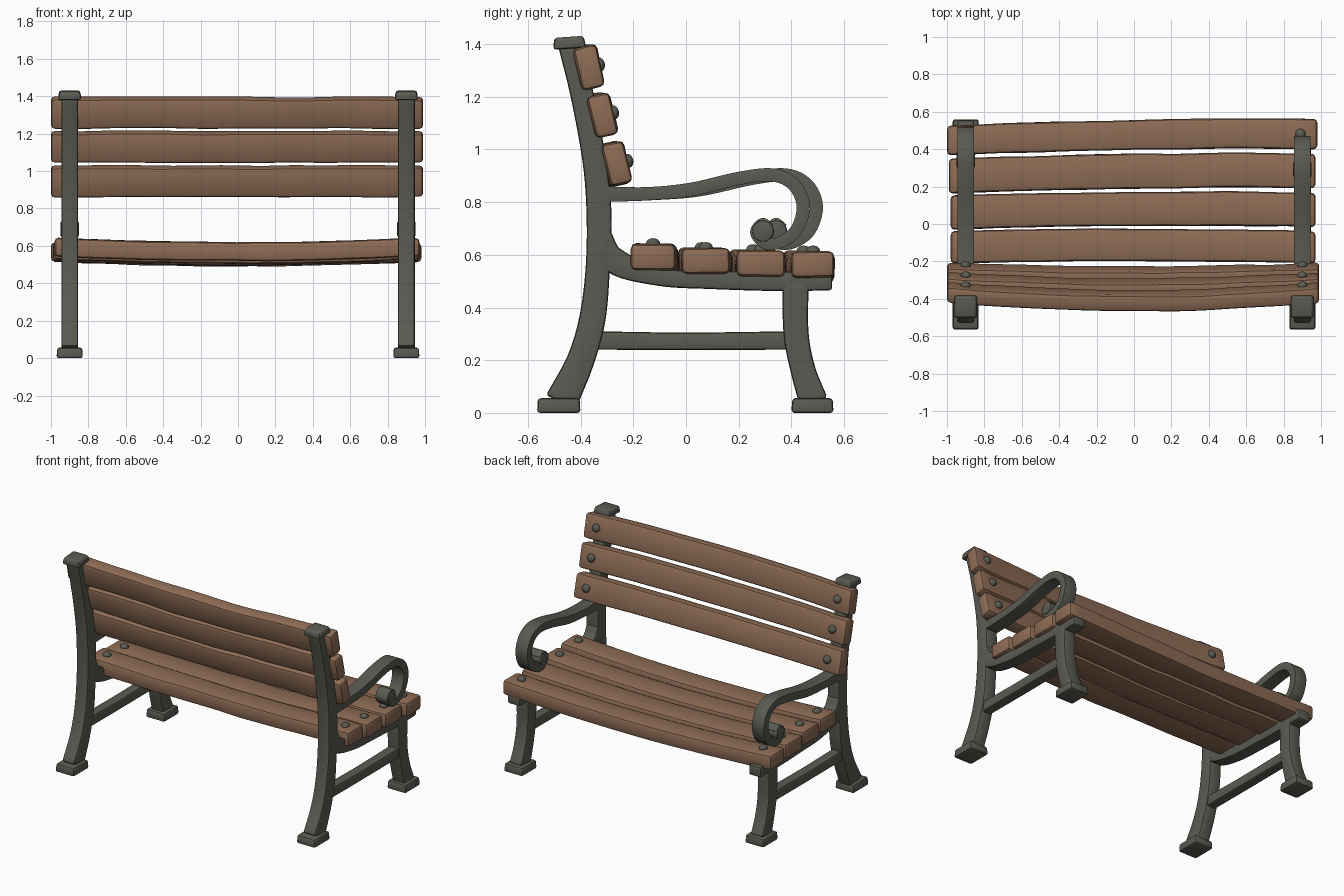
import bpy, bmesh, math
from mathutils import Vector, Matrix, noise

old = bpy.data.objects.get("Cube")
if old:
    bpy.data.objects.remove(old, do_unlink=True)


def material(name, rgb):
    m = bpy.data.materials.new(name)
    m.use_nodes = True
    m.diffuse_color = (*rgb, 1)
    m.node_tree.nodes["Principled BSDF"].inputs["Base Color"].default_value = (*rgb, 1)
    return m


WOOD = material("brown wood", (0.27, 0.15, 0.09))
IRON = material("dark grey iron", (0.10, 0.105, 0.085))


def finish(bm, name, mat):
    bmesh.ops.recalc_face_normals(bm, faces=bm.faces)
    mesh = bpy.data.meshes.new(name)
    bm.to_mesh(mesh)
    bm.free()
    mesh.materials.append(mat)
    ob = bpy.data.objects.new(name, mesh)
    bpy.context.collection.objects.link(ob)
    bpy.ops.object.select_all(action='DESELECT')
    ob.select_set(True)
    bpy.context.view_layer.objects.active = ob
    bpy.ops.object.shade_smooth_by_angle(angle=math.radians(40))
    return ob


def soften(bm, size, segments=2):
    sharp = [e for e in bm.edges if len(e.link_faces) == 2 and e.calc_face_angle() > 0.7]
    bmesh.ops.bevel(bm, geom=sharp, offset=size, segments=segments,
                    affect='EDGES', profile=0.5, clamp_overlap=True)


def block(name, center, size, mat, tilt=0, taper=1, bevel=0.012):
    bm = bmesh.new()
    bmesh.ops.create_cube(bm, size=1)
    for v in bm.verts:
        if v.co.z > 0:
            v.co.x *= taper
            v.co.y *= taper
        v.co *= Vector(size)
    soften(bm, bevel)
    bm.transform(Matrix.Translation(center) @ Matrix.Rotation(tilt, 4, 'X'))
    return finish(bm, name, mat)


def smooth_path(points, steps=6):
    """Catmull-Rom through (y, z, thickness) points."""
    p = [Vector(q) for q in points]
    p = [2 * p[0] - p[1]] + p + [2 * p[-1] - p[-2]]
    out = []
    for a, b, c, d in zip(p, p[1:], p[2:], p[3:]):
        for i in range(steps):
            t = i / steps
            out.append(0.5 * (2 * b + (c - a) * t + (2 * a - 5 * b + 4 * c - d) * t * t
                              + (3 * b - a - 3 * c + d) * t ** 3))
    return out + [p[-2]]


def bar(name, points, x, width, bevel=0.012):
    """Flat iron bar following a path in the side plane."""
    path = smooth_path(points)
    bm = bmesh.new()
    rings = []
    for i, p in enumerate(path):
        d = path[min(i + 1, len(path) - 1)] - path[max(i - 1, 0)]
        n = Vector((-d.y, d.x)).normalized() * p.z / 2
        rings.append([bm.verts.new((x + sx * width / 2, p.x + s * n.x, p.y + s * n.y))
                      for sx, s in ((-1, -1), (1, -1), (1, 1), (-1, 1))])
    for r, q in zip(rings, rings[1:]):
        for k in range(4):
            bm.faces.new((r[k], r[k - 1], q[k - 1], q[k]))
    bm.faces.new(rings[0])
    bm.faces.new(rings[-1])
    bmesh.ops.recalc_face_normals(bm, faces=bm.faces)
    soften(bm, bevel)
    return finish(bm, name, IRON)


def slat(name, y, z, depth, height, tilt=0, bow_y=0, bow_z=0, skew=0, x0=-0.99, x1=0.98):
    """Worn plank, bent along its length."""
    bm = bmesh.new()
    bmesh.ops.create_cube(bm, size=1)
    bm.transform(Matrix.Diagonal((x1 - x0, depth, height, 1)))
    soften(bm, 0.02)
    for i in range(1, 24):
        cut = (x1 - x0) * (i / 24 - 0.5)
        bmesh.ops.bisect_plane(bm, geom=bm.verts[:] + bm.edges[:] + bm.faces[:],
                               plane_co=(cut, 0, 0), plane_no=(1, 0, 0))
    bm.transform(Matrix.Translation(((x0 + x1) / 2, y, z)) @ Matrix.Rotation(tilt, 4, 'X'))
    for v in bm.verts:
        u = v.co.x
        wear = noise.noise(v.co * 4) * 0.005
        v.co.y += bow_y * (1 - u * u) + skew * (u - 1) / 2 + wear
        v.co.z += bow_z * (1 - u * u) + wear
    return finish(bm, name, WOOD)


def bolt(name, center, tilt=0):
    bm = bmesh.new()
    bmesh.ops.create_uvsphere(bm, u_segments=14, v_segments=8, radius=0.027)
    bm.transform(Matrix.Translation(center) @ Matrix.Rotation(tilt, 4, 'X')
                 @ Matrix.Diagonal((1, 1, 0.75, 1)))
    return finish(bm, name, IRON)


# Seat planks and their bolts: y, z, depth, skew, left to right spread
seat = [(-0.125, 0.595, 0.172, 0.0, -0.98, 0.97), (0.075, 0.580, 0.182, 0.015, -0.98, 0.97),
        (0.285, 0.572, 0.186, 0.03, -0.99, 0.97), (0.482, 0.567, 0.160, 0.035, -1.0, 0.98)]
for i, (y, z, depth, skew, x0, x1) in enumerate(seat):
    slat(f"seat_slat_{i + 1}", y, z, depth, 0.1, bow_y=0.012, bow_z=-0.026,
         skew=skew, x0=x0, x1=x1)
    for side, x in (("left", 0.89), ("right", -0.89)):
        shift = skew if x < 0 else 0
        bolt(f"seat_bolt_{i + 1}_{side}", (x, y - shift, z + 0.048))

# Backrest planks and their bolts
LEAN = math.radians(13)
back = [(-0.262, 0.946, -0.02), (-0.314, 1.13, -0.032), (-0.365, 1.312, -0.045)]
for i, (y, z, bow) in enumerate(back):
    slat(f"back_slat_{i + 1}", y, z, 0.088, 0.163, tilt=LEAN, bow_y=bow, x0=-1.0, x1=0.99)
    for side, x in (("left", 0.9), ("right", -0.9)):
        bolt(f"back_bolt_{i + 1}_{side}",
             (x, y + 0.047 * math.cos(LEAN) + bow * 0.2, z + 0.047 * math.sin(LEAN)),
             tilt=LEAN - math.pi / 2)

# Paths of the iron side frames: y, z, thickness
post = [(-0.475, 0.04, 0.125), (-0.40, 0.2, 0.105), (-0.355, 0.36, 0.1), (-0.335, 0.55, 0.092),
        (-0.33, 0.75, 0.095), (-0.347, 0.95, 0.09), (-0.393, 1.2, 0.088), (-0.442, 1.4, 0.088)]
front_leg = [(0.415, 0.5, 0.1), (0.418, 0.3, 0.095), (0.445, 0.16, 0.095), (0.485, 0.04, 0.11)]
rail = [(-0.315, 0.68, 0.06), (-0.275, 0.58, 0.1), (-0.1, 0.517, 0.07), (0.1, 0.505, 0.07),
        (0.35, 0.5, 0.075), (0.555, 0.5, 0.07)]
arm = [(-0.33, 0.83, 0.06), (-0.15, 0.832, 0.05), (0.02, 0.848, 0.052), (0.2, 0.89, 0.05),
       (0.33, 0.903, 0.05), (0.41, 0.865, 0.05), (0.445, 0.785, 0.05), (0.42, 0.695, 0.048),
       (0.36, 0.648, 0.045), (0.30, 0.643, 0.042), (0.262, 0.685, 0.038), (0.29, 0.722, 0.036),
       (0.32, 0.7, 0.036)]

for side, x in (("left", 0.9), ("right", -0.9)):
    bar(f"back_post_{side}", post, x, 0.09)
    bar(f"front_leg_{side}", front_leg, x, 0.09)
    bar(f"seat_rail_{side}", rail, x, 0.09)
    bar(f"stretcher_{side}", [(-0.36, 0.275, 0.07), (0.0, 0.272, 0.066), (0.42, 0.275, 0.07)],
        x, 0.07)
    # The right armrest reaches slightly further forward
    reach = 0 if x > 0 else 0.05
    bar(f"armrest_{side}", [(y + reach * min(1, (y + 0.33) / 0.55), z, w) for y, z, w in arm],
        x, 0.088, bevel=0.01)
    # Rounded core of the armrest scroll
    bm = bmesh.new()
    bmesh.ops.create_cone(bm, cap_ends=True, segments=20, radius1=0.042, radius2=0.042, depth=0.1)
    soften(bm, 0.01)
    bm.transform(Matrix.Translation((x, 0.292 + reach, 0.69)) @ Matrix.Rotation(math.pi / 2, 4, 'Y'))
    finish(bm, f"scroll_core_{side}", IRON)
    # Feet and post cap
    block(f"back_foot_{side}", (x, -0.483, 0.028), (0.14, 0.165, 0.056), IRON, taper=0.96)
    block(f"front_foot_{side}", (x, 0.48, 0.028), (0.14, 0.16, 0.056), IRON, taper=0.96)
    block(f"post_cap_{side}", (x, -0.443, 1.405), (0.125, 0.125, 0.045), IRON,
          tilt=math.radians(4), taper=0.9)
